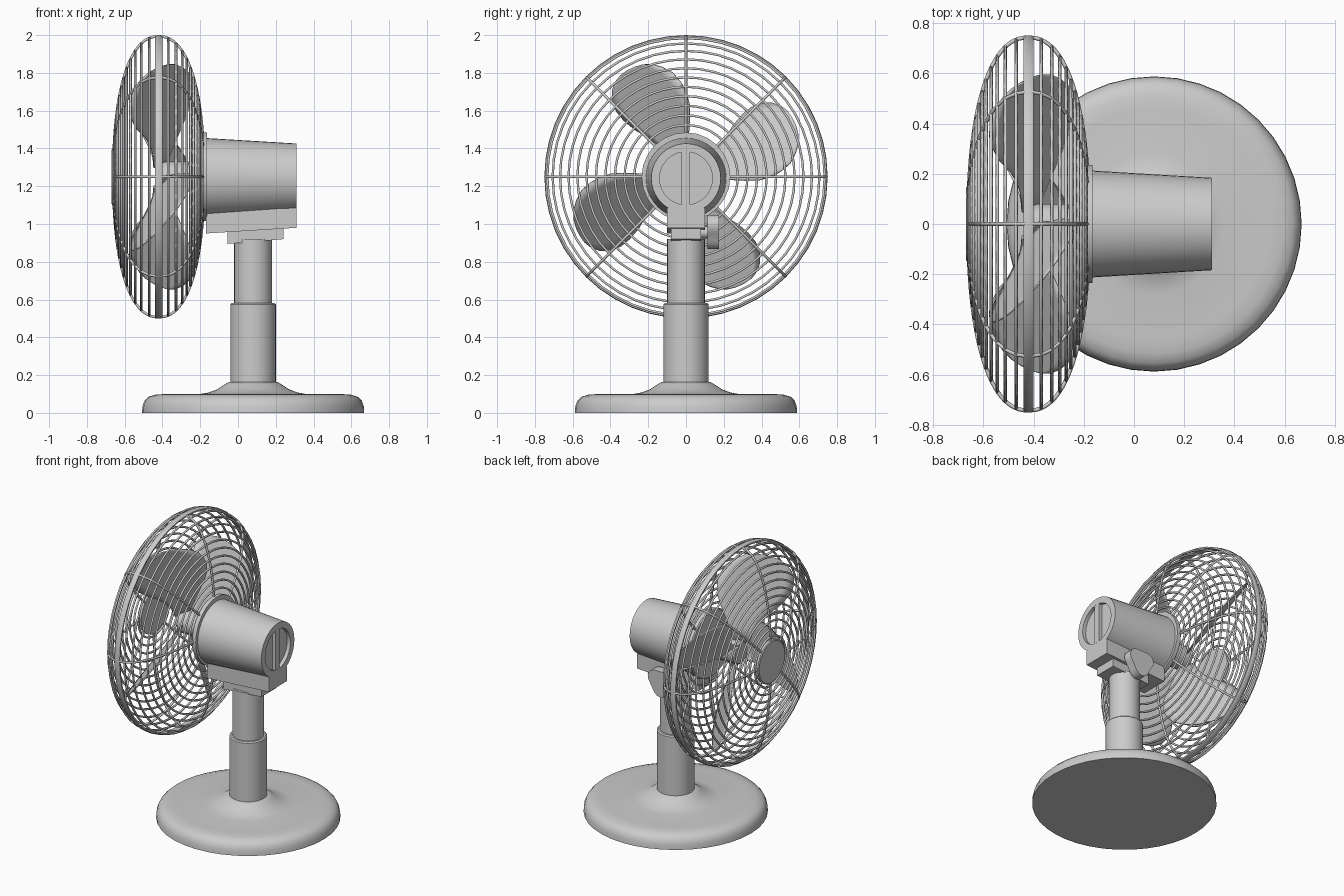
import bpy, bmesh
from math import sin, cos, pi, radians, hypot

if "Cube" in bpy.data.objects:
    bpy.data.objects.remove(bpy.data.objects["Cube"])

AX = 1.25                               # height of the fan axis
CX, CA, CB, EXP = -0.42, 0.24, 0.743, 2.3   # guard profile: centre x, half depth, radius, fullness


def finish(name, bm, angle=35):
    bmesh.ops.remove_doubles(bm, verts=bm.verts, dist=1e-5)
    bmesh.ops.recalc_face_normals(bm, faces=bm.faces)
    me = bpy.data.meshes.new(name)
    bm.to_mesh(me)
    bm.free()
    ob = bpy.data.objects.new(name, me)
    bpy.context.collection.objects.link(ob)
    bpy.ops.object.select_all(action='DESELECT')
    ob.select_set(True)
    bpy.context.view_layer.objects.active = ob
    bpy.ops.object.shade_smooth_by_angle(angle=radians(angle))
    return ob


def add_lathe(bm, pts, axis, segs, closed=False, zc=AX):
    """pts are (position along axis, radius); 'X' = fan axis, 'Z' = stand axis."""
    rings = []
    for a, r in pts:
        ring = []
        for i in range(segs):
            c, s = r * cos(2 * pi * i / segs), r * sin(2 * pi * i / segs)
            ring.append(bm.verts.new((a, c, zc + s) if axis == 'X' else (0.08 + c, s, a)))
        rings.append(ring)
    pairs = list(zip(rings, rings[1:])) + ([(rings[-1], rings[0])] if closed else [])
    for p, q in pairs:
        for i in range(segs):
            j = (i + 1) % segs
            bm.faces.new((p[i], p[j], q[j], q[i]))


def lathe(name, pts, axis, segs=40, closed=False, zc=AX):
    bm = bmesh.new()
    add_lathe(bm, pts, axis, segs, closed, zc)
    return finish(name, bm)


def prism(name, outline, y0, y1):
    """Extrude an x-z outline from y0 to y1."""
    bm = bmesh.new()
    a = [bm.verts.new((x, y0, z)) for x, z in outline]
    b = [bm.verts.new((x, y1, z)) for x, z in outline]
    n = len(a)
    bm.faces.new(a)
    bm.faces.new(b[::-1])
    for i in range(n):
        j = (i + 1) % n
        bm.faces.new((a[i], a[j], b[j], b[i]))
    return finish(name, bm)


def guard(t):
    """Point (x, radius) on the guard profile, t from -pi/2 (front) to pi/2 (back)."""
    s = sin(t)
    return (CX + CA * (1 if s > 0 else -1) * abs(s) ** (2 / EXP), CB * abs(cos(t)) ** (2 / EXP))


# Stand: base dish and telescopic column
lathe("base", [(0, 0), (0, .588), (.035, .586), (.065, .575), (.085, .555), (.097, .515),
               (.10, .46), (.10, .28), (.108, .235), (.125, .19), (.148, .155),
               (.163, .13), (.163, 0)], 'Z')
lathe("lower_column", [(.15, 0), (.15, .12), (.575, .12), (.582, .112), (.582, 0)], 'Z', 32)
lathe("upper_column", [(.55, 0), (.55, .10), (.92, .10), (.92, 0)], 'Z', 32)

# Tilt joint and bracket under the motor
prism("tilt_joint", [(-.055, .895), (.08, .905), (.24, .92), (.24, .985), (-.055, .965)], -.08, .08)
prism("motor_bracket", [(-.17, .95), (.31, .98), (.31, 1.085), (-.17, 1.065)], -.10, .10)

# Three-lobed tilt knob with its stem
lobes = [(.09 + .013 * cos(3 * 2 * pi * i / 30), 2 * pi * i / 30) for i in range(30)]
prism("tilt_knob", [(.08 + r * sin(t), .97 - r * cos(t)) for r, t in lobes], .115, .175)
prism("knob_stem", [(.08 + .032 * cos(i * pi / 6), .955 + .032 * sin(i * pi / 6))
                    for i in range(12)], .05, .13)

# Motor housing with recessed back and a vertical bar across it
MZ = AX - .008
lathe("motor_housing", [(-.17, 0), (-.17, .213), (.31, .184), (.31, .14), (.285, .14), (.285, 0)],
      'X', zc=MZ)
prism("back_bar", [(.27, MZ - .139), (.31, MZ - .139), (.31, MZ + .139), (.27, MZ + .139)],
      -.024, .02)
lathe("guard_mount_plate", [(-.20, 0), (-.20, .228), (-.193, .235), (-.165, .235), (-.165, 0)],
      'X', 24)

# Rotor hub
lathe("hub", [(-.43, 0), (-.43, .07), (-.42, .08), (-.275, .08), (-.275, .065), (-.255, .065),
              (-.255, .08), (-.225, .08), (-.225, .06), (-.19, .06), (-.19, 0)], 'X', 32)

# Four pitched blades: (radius, right edge, left edge) stations
stations = [(.07, -.04, .04), (.16, -.085, .047), (.22, -.12, .066), (.275, -.149, .094),
            (.34, -.178, .14), (.41, -.19, .172), (.47, -.185, .187), (.53, -.168, .182),
            (.58, -.13, .16), (.615, -.09, .125), (.635, -.045, .085), (.643, 0, .04)]
N = 8
for k in range(4):
    ang = radians(25 + 90 * k)
    bm = bmesh.new()
    rows = []
    for u, v0, v1 in stations:
        row = []
        for i in range(N + 1):
            v = v0 + (v1 - v0) * i / N
            row.append(bm.verts.new((-.41 - .88 * v, u * cos(ang) - v * sin(ang),
                                     AX + u * sin(ang) + v * cos(ang))))
        rows.append(row)
    for p, q in zip(rows, rows[1:]):
        for i in range(N):
            bm.faces.new((p[i], p[i + 1], q[i + 1], q[i]))
    ob = finish("blade_%d" % (k + 1), bm)
    mod = ob.modifiers.new("thickness", 'SOLIDIFY')
    mod.thickness = .008
    mod.offset = 0

# Guard rings, evenly spaced along the profile, front and back
bm = bmesh.new()
for side, r_min in ((-1, .17), (1, .24)):
    last, run = guard(0), 0.0
    for i in range(1, 1500):
        x, r = guard(side * i * .001)
        if r < r_min:
            break
        run += hypot(x - last[0], r - last[1])
        last = (x, r)
        if run >= .051:
            run = 0
            wire = [(x + .007 * cos(j * pi / 3), r + .007 * sin(j * pi / 3)) for j in range(6)]
            add_lathe(bm, wire, 'X', 48, True)
finish("guard_rings", bm, 70)
lathe("guard_rim", [(CX - .02, .736), (CX - .02, .746), (CX - .012, .75), (CX + .012, .75),
                    (CX + .02, .746), (CX + .02, .736)], 'X', 48, True)

# Eight guard ribs running from front cap to back plate
cu = bpy.data.curves.new("guard_ribs", 'CURVE')
cu.dimensions = '3D'
cu.bevel_depth = .008
cu.bevel_resolution = 1
cu.use_fill_caps = True
for k in range(8):
    a = k * pi / 4
    sp = cu.splines.new('POLY')
    sp.points.add(40)
    for i, p in enumerate(sp.points):
        x, r = guard(-1.43 + 2.75 * i / 40)
        p.co = (x, r * cos(a), AX + r * sin(a), 1)
bpy.context.collection.objects.link(bpy.data.objects.new("guard_ribs", cu))

# Front cap of the guard
lathe("front_cap", [(-.67, 0), (-.67, .143), (-.665, .15), (-.648, .15), (-.648, 0)], 'X')
